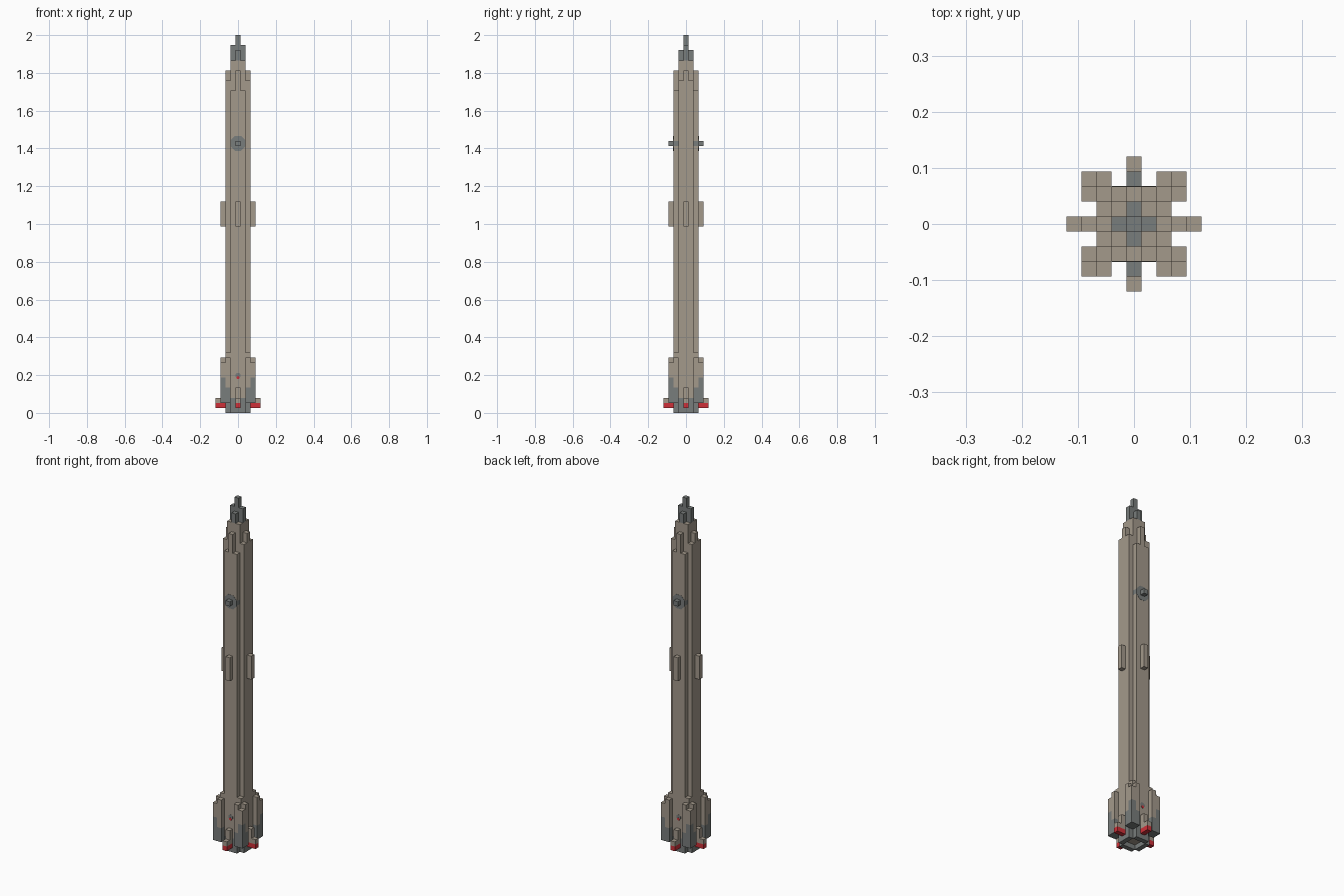
import bpy, bmesh, math
from mathutils import Vector

cube = bpy.data.objects.get("Cube")
if cube:
    bpy.data.objects.remove(cube)

U = 2 / 75  # block size


def material(name, rgb):
    m = bpy.data.materials.new(name)
    m.use_nodes = True
    m.diffuse_color = (*rgb, 1)
    m.node_tree.nodes["Principled BSDF"].inputs["Base Color"].default_value = (*rgb, 1)
    return m


MATS = [material("warm_grey_hull", (.37, .32, .26)),
        material("steel_grey", (.19, .205, .2)),
        material("red_light", (.62, .03, .04))]
HULL, STEEL, RED = range(3)

blocks = {}  # block position -> (part, colour)


def box(part, colour, x, y, z):
    """Fill inclusive x and y ranges, z from bottom to top height."""
    for i in range(x[0], x[1] + 1):
        for j in range(y[0], y[1] + 1):
            for k in range(*z):
                blocks[i, j, k] = (part, colour)


def paint(colour, rule):
    for p, (part, _) in list(blocks.items()):
        if rule(part, *p):
            blocks[p] = (part, colour)


# Core column and stepped nose
box("core", HULL, (-1, 1), (-1, 1), (1, 70))
box("nose", STEEL, (0, 0), (-1, 1), (70, 72))
box("nose", STEEL, (-1, 1), (0, 0), (70, 73))
box("nose", STEEL, (0, 0), (0, 0), (70, 75))

for s in (-1, 1):
    # Raised hull panels with a central rib at the top
    box("hull_panel", HULL, (-1, 1), (2 * s, 2 * s), (0, 64))
    box("hull_panel", HULL, (2 * s, 2 * s), (-1, 1), (0, 66))
    box("hull_panel", HULL, (0, 0), (2 * s, 2 * s), (64, 68))
    box("hull_panel", HULL, (2 * s, 2 * s), (0, 0), (66, 68))
    # Middle and tail fins on all four sides
    for dx, dy in ((s, 0), (0, s)):
        def fin(part, colour, r, z):
            box(part, colour, (dx * r, dx * r), (dy * r, dy * r), z)
        fin("middle_fin", HULL, 3, (37, 42))
        fin("tail_fin", HULL, 3, (2, 5))
        fin("tail_fin", HULL, 4, (2, 3))
        fin("tail_fin", RED, 3, (1, 2))
        fin("tail_fin", RED, 4, (1, 2))
    # Side pegs
    box("peg", STEEL, (0, 0), (3 * s, 3 * s), (53, 54))
    # Corner boosters, stepped down toward the outside
    for t in (-1, 1):
        for a, b, top in ((2, 2, 12), (2, 3, 11), (3, 2, 11), (3, 3, 10)):
            box("booster", HULL, (a * s, a * s), (b * t, b * t), (2, top))

# Dark lower areas and the band around the pegs
paint(STEEL, lambda part, x, y, z: part == "hull_panel" and
      (z < 2 or (z < 3 and x and y) or (z == 53 and abs(y) == 2)))
paint(STEEL, lambda part, x, y, z: part == "booster" and
      z < (7 if abs(x) + abs(y) == 6 else 5))


def frame(d):
    u = Vector((d.y, d.z, d.x))
    return u, d.cross(u)


def build(part):
    bm = bmesh.new()
    for p, (name, colour) in blocks.items():
        if name != part:
            continue
        for axis in range(3):
            for s in (-1, 1):
                d = Vector((0, 0, 0))
                d[axis] = s
                if tuple(int(p[i] + d[i]) for i in range(3)) in blocks:
                    continue
                u, v = frame(d)
                c = Vector((p[0], p[1], p[2] + .5)) + d / 2
                quad = [bm.verts.new((c + u * a / 2 + v * b / 2) * U)
                        for a, b in ((-1, -1), (1, -1), (1, 1), (-1, 1))]
                bm.faces.new(quad).material_index = colour
    bmesh.ops.remove_doubles(bm, verts=bm.verts, dist=U / 100)
    bmesh.ops.dissolve_limit(bm, angle_limit=.01, verts=bm.verts,
                             edges=bm.edges, delimit={'MATERIAL'})
    add_object(part, bm)


def add_object(name, bm):
    me = bpy.data.meshes.new(name)
    bm.to_mesh(me)
    bm.free()
    for m in MATS:
        me.materials.append(m)
    bpy.context.collection.objects.link(bpy.data.objects.new(name, me))


for part in sorted({v[0] for v in blocks.values()}):
    build(part)


def plate(name, colour, side, z, radius, lift):
    """Thin octagonal plate on the front or back face."""
    bm = bmesh.new()
    y = side * (2.5 * U + lift)
    ring = []
    for i in range(8):
        a = math.tau * (i + .5) / 8
        ring.append(bm.verts.new((radius * math.cos(a), y, z + radius * math.sin(a))))
    face = bm.faces.new(ring if side < 0 else ring[::-1])
    out = bmesh.ops.extrude_face_region(bm, geom=[face])["geom"]
    for v in out:
        if isinstance(v, bmesh.types.BMVert):
            v.co.y -= side * lift
    bmesh.ops.recalc_face_normals(bm, faces=bm.faces)
    for f in bm.faces:
        f.material_index = colour
    add_object(name, bm)


# Round patches behind the pegs and small lamps above the tail fins
for side, word in ((-1, "front"), (1, "back")):
    plate(word + "_peg_patch", STEEL, side, 53.5 * U, 1.6 * U, .001)
    plate(word + "_lamp_rim", STEEL, side, 7.4 * U, .015, .001)
    plate(word + "_lamp", RED, side, 7 * U, .008, .002)
